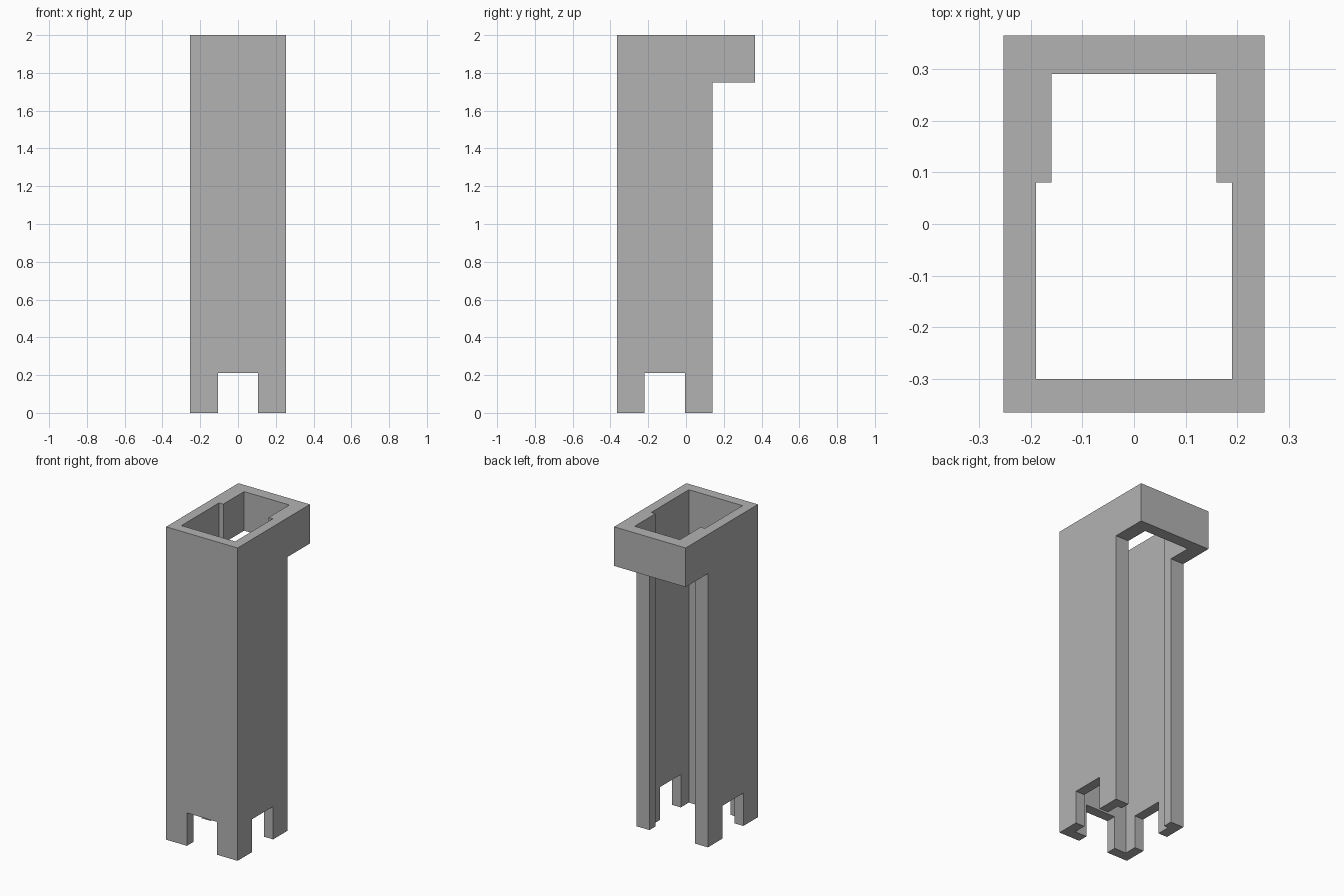
import bpy
import bmesh
from mathutils import Vector

old = bpy.data.objects.get("Cube")
if old:
    bpy.data.objects.remove(old, do_unlink=True)

grey = bpy.data.materials.new("plain grey")
grey.use_nodes = True
colour = (0.45, 0.45, 0.45, 1)
grey.diffuse_color = colour
grey.node_tree.nodes["Principled BSDF"].inputs["Base Color"].default_value = colour


def prism(name, outline, sweep):
    """Extrude a closed outline along the sweep vector."""
    bm = bmesh.new()
    face = bm.faces.new([bm.verts.new(p) for p in outline])
    new = bmesh.ops.extrude_face_region(bm, geom=[face])["geom"]
    verts = [v for v in new if isinstance(v, bmesh.types.BMVert)]
    bmesh.ops.translate(bm, verts=verts, vec=Vector(sweep))
    bmesh.ops.recalc_face_normals(bm, faces=bm.faces)
    mesh = bpy.data.meshes.new(name)
    bm.to_mesh(mesh)
    bm.free()
    mesh.materials.append(grey)
    obj = bpy.data.objects.new(name, mesh)
    bpy.context.collection.objects.link(obj)
    return obj


def cut(target, cutter):
    """Subtract the cutter for good and remove it."""
    cutter.hide_render = True
    mod = target.modifiers.new("cut", 'BOOLEAN')
    mod.operation, mod.solver, mod.object = 'DIFFERENCE', 'EXACT', cutter
    bpy.context.view_layer.objects.active = target
    bpy.ops.object.modifier_apply(modifier=mod.name)
    bpy.data.objects.remove(cutter, do_unlink=True)


# Overall sizes
W, FRONT, BACK, RIM_BACK = 0.253, -0.365, 0.14, 0.365
TOP, RIM, NOTCH = 2.0, 1.75, 0.21

# Column with a rim overhanging at the back
side = [(FRONT, 0), (BACK, 0), (BACK, RIM), (RIM_BACK, RIM), (RIM_BACK, TOP), (FRONT, TOP)]
column = prism("hollow_column", [(-W, y, z) for y, z in side], (2 * W, 0, 0))

# Shaft all the way through, narrower between the rear flanges
half = [(0.19, -0.30), (0.19, 0.08), (0.16, 0.08), (0.16, 0.29)]
plan = half + [(-x, y) for x, y in reversed(half)]
cut(column, prism("shaft_cutter", [(x, y, -0.1) for x, y in plan], (0, 0, 2.2)))

# Notches between the four feet, front to back and side to side
span = [(-0.106, -0.1), (0.106, -0.1), (0.106, NOTCH), (-0.106, NOTCH)]
mid = (FRONT + BACK) / 2
cut(column, prism("front_notch_cutter", [(a, -1, z) for a, z in span], (0, 2, 0)))
cut(column, prism("side_notch_cutter", [(-1, mid + a, z) for a, z in span], (2, 0, 0)))
